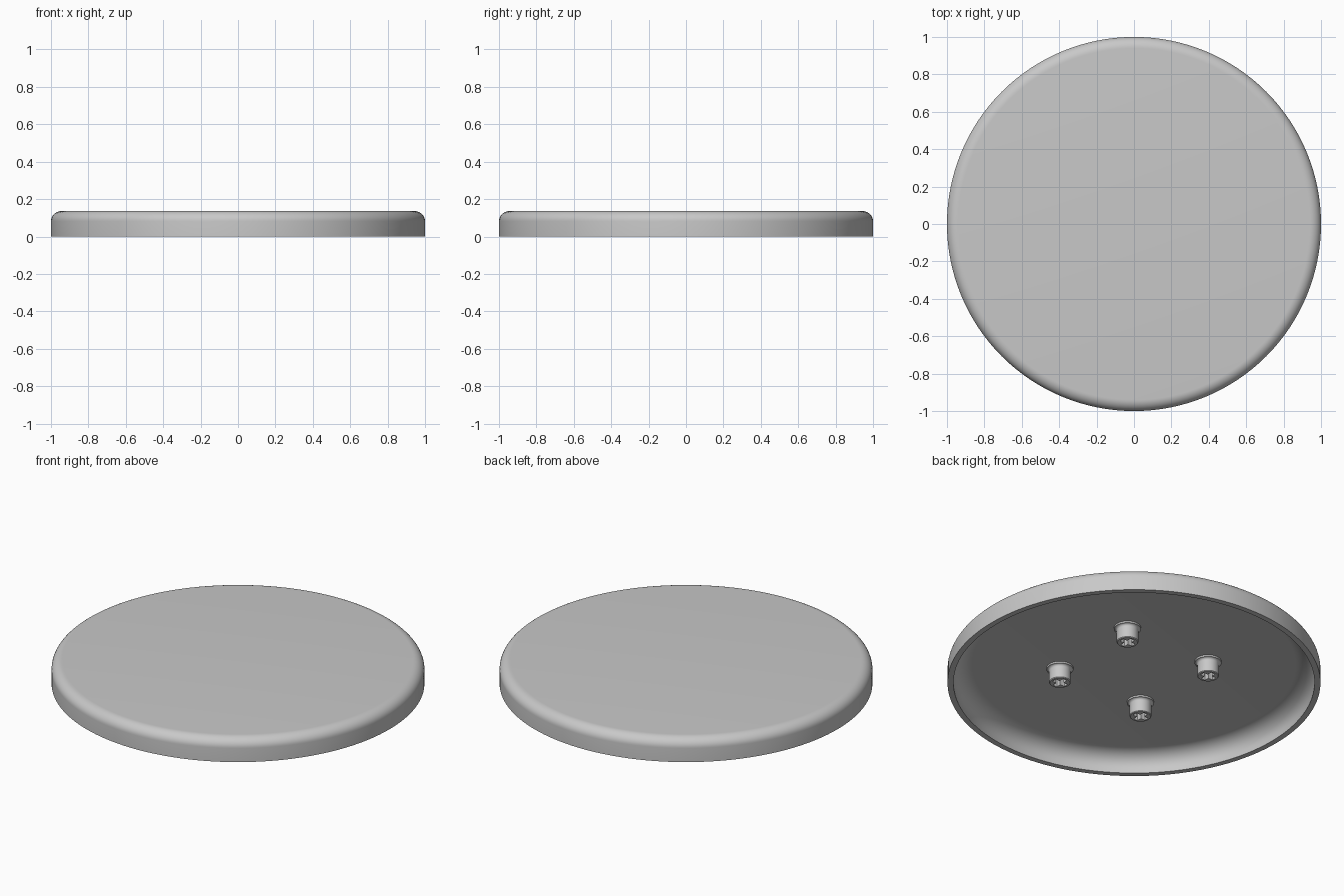
import bpy, bmesh
from math import sin, cos, pi, radians

cube = bpy.data.objects.get("Cube")
if cube:
    bpy.data.objects.remove(cube, do_unlink=True)

grey = bpy.data.materials.new("light grey")
grey.use_nodes = True
colour = (0.58, 0.58, 0.58, 1)
grey.diffuse_color = colour
grey.node_tree.nodes["Principled BSDF"].inputs["Base Color"].default_value = colour


def arc(cr, cz, rx, rz, start, end, steps=10):
    """Quarter-round points (radius, height) of a profile."""
    angles = [radians(start + (end - start) * i / steps) for i in range(steps + 1)]
    return [(cr + rx * cos(a), cz + rz * sin(a)) for a in angles]


def lathe(name, profile, sides, location=(0, 0, 0)):
    """Revolve (radius, height) rings; a radius may be a function of the angle."""
    bm = bmesh.new()
    rings = []
    for radius, z in profile:
        ring = []
        for i in range(sides):
            a = 2 * pi * i / sides
            r = radius(a) if callable(radius) else radius
            ring.append(bm.verts.new((r * cos(a), r * sin(a), z)))
        rings.append(ring)
    for lower, upper in zip(rings, rings[1:]):
        for i in range(sides):
            j = (i + 1) % sides
            bm.faces.new((lower[i], lower[j], upper[j], upper[i]))
    bm.faces.new(rings[0])
    bm.faces.new(rings[-1])
    bmesh.ops.recalc_face_normals(bm, faces=bm.faces)
    mesh = bpy.data.meshes.new(name)
    bm.to_mesh(mesh)
    bm.free()
    mesh.materials.append(grey)
    obj = bpy.data.objects.new(name, mesh)
    obj.location = location
    bpy.context.collection.objects.link(obj)
    bpy.ops.object.select_all(action='DESELECT')
    obj.select_set(True)
    bpy.context.view_layer.objects.active = obj
    bpy.ops.object.shade_smooth_by_angle(angle=radians(32))
    return obj


# Hollow round lid: rounded outer edge, open below, wide fillet inside
HEIGHT, CEILING, INNER = 0.137, 0.112, 0.968
outer = arc(0.94, HEIGHT - 0.055, 0.06, 0.055, 90, 0)
inner = arc(INNER - 0.1, CEILING - 0.09, 0.1, 0.09, 0, 90)
lathe("lid", outer + [(1.0, 0), (INNER, 0)] + inner, 128)


# Four studs below, each with a flared foot and a cross-shaped socket
def cross(a, arm=0.043, half_width=0.014):
    return min(arm, half_width / max(1e-4, min(abs(sin(a)), abs(cos(a)))))


TIP = 0.02
flare = arc(0.072, 0.088, 0.014, 0.014, 90, 180, 5)
stud = [(0.072, CEILING + 0.005)] + flare + [
    (0.058, TIP + 0.004), (0.054, TIP), (cross, TIP), (cross, TIP + 0.06)]
for side, x in (("left", 0.282), ("right", -0.282)):
    for end, y in (("front", -0.282), ("back", 0.282)):
        lathe(f"{end}_{side}_stud", stud, 64, (x, y, 0))
